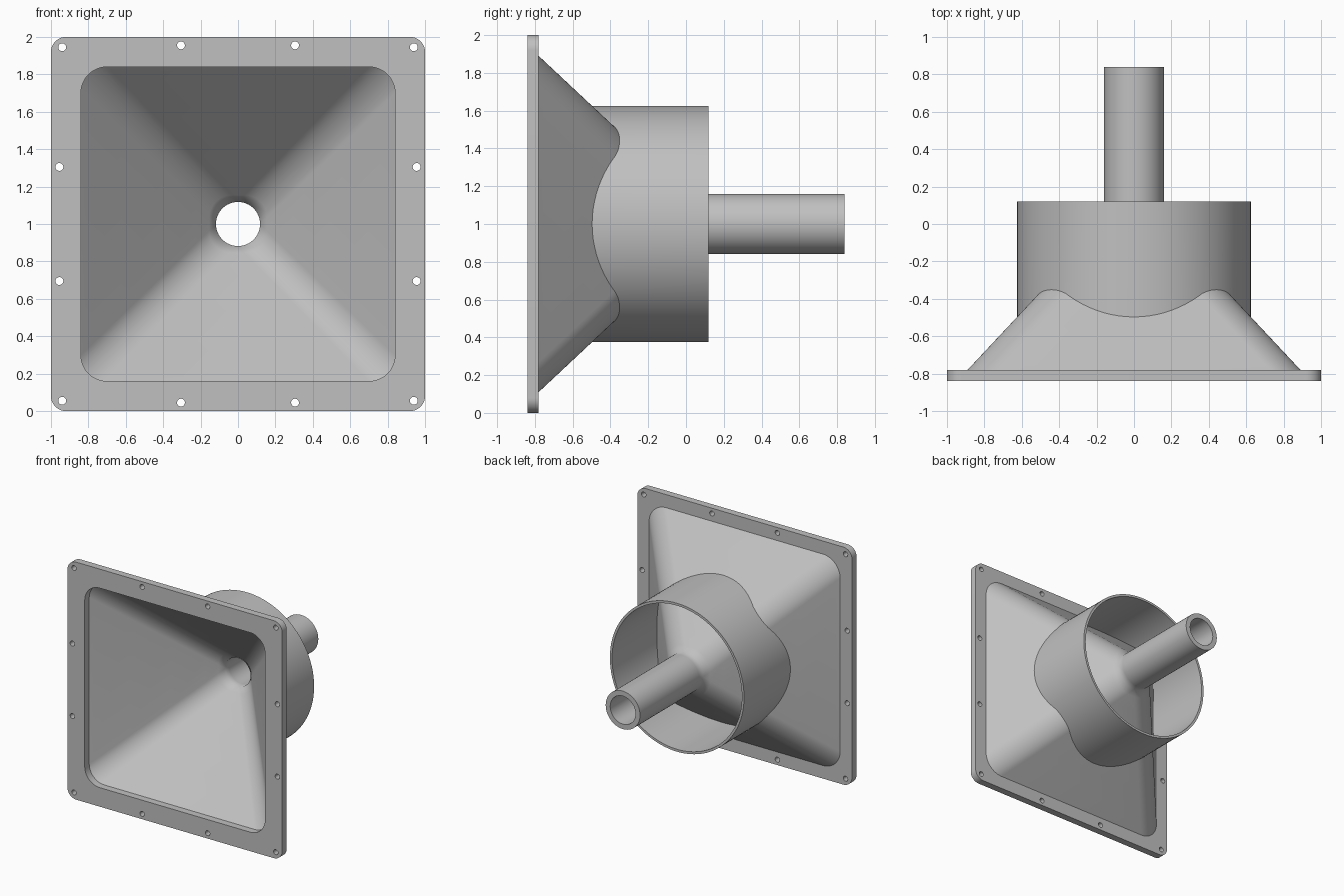
import bpy, bmesh
from math import sin, cos, pi, radians, hypot

cube = bpy.data.objects.get("Cube")
if cube:
    bpy.data.objects.remove(cube, do_unlink=True)

grey = bpy.data.materials.new("plain grey")
grey.use_nodes = True
colour = (0.53, 0.53, 0.53, 1)
grey.diffuse_color = colour
grey.node_tree.nodes["Principled BSDF"].inputs["Base Color"].default_value = colour

CENTRE = 1.0                  # height of the horn axis
FRONT, BACK = -0.84, -0.78    # flange faces
END = 0.84                    # end of the throat tube
OUT, TUBE_OUT = 0.89, 0.16    # outer mouth half width, tube radius
IN, TUBE_IN = 0.84, 0.118     # inner mouth half width, bore radius
SLOPE = (OUT - TUBE_OUT) / -BACK


def rounded_square(half, radius, steps=12):
    """Outline points; equal half and radius give a circle."""
    pts = []
    for q in range(4):
        sx, sz = ((1, 1), (-1, 1), (-1, -1), (1, -1))[q]
        for i in range(steps + 1):
            a = (q + i / steps) * pi / 2
            pts.append((sx * (half - radius) + radius * cos(a),
                        sz * (half - radius) + radius * sin(a)))
    return pts


def circle(x, z, radius, steps=24):
    return [(x + radius * cos(2 * pi * i / steps),
             z + radius * sin(2 * pi * i / steps)) for i in range(steps)]


def finish(obj, angle):
    obj.data.materials.clear()
    obj.data.materials.append(grey)
    bpy.ops.object.select_all(action='DESELECT')
    obj.select_set(True)
    bpy.context.view_layer.objects.active = obj
    bpy.ops.object.shade_smooth_by_angle(angle=radians(angle))


def loft(name, rings, angle, closed=False):
    """Skin a list of rings of (x, y, z) points about the horn axis."""
    bm = bmesh.new()
    loops = [[bm.verts.new((x, y, z + CENTRE)) for x, y, z in r] for r in rings]
    pairs = list(zip(loops, loops[1:]))
    if closed:
        pairs.append((loops[-1], loops[0]))
    for a, b in pairs:
        n = len(a)
        for i in range(n):
            j = (i + 1) % n
            bm.faces.new((a[i], b[i], b[j], a[j]))
    bmesh.ops.remove_doubles(bm, verts=bm.verts, dist=1e-5)
    bmesh.ops.recalc_face_normals(bm, faces=bm.faces)
    mesh = bpy.data.meshes.new(name)
    bm.to_mesh(mesh)
    bm.free()
    obj = bpy.data.objects.new(name, mesh)
    bpy.context.collection.objects.link(obj)
    finish(obj, angle)


# Flange plate with mouth opening and twelve screw holes
outlines = [rounded_square(1.0, 0.08), rounded_square(IN, 0.14)]
for s in (-1, 1):
    for t in (-1, 1):
        for x, z in ((0.94, 0.945), (0.305, 0.955), (0.955, 0.305)):
            outlines.append(circle(s * x, t * z, 0.021))
curve = bpy.data.curves.new("mounting_flange", 'CURVE')
curve.dimensions = '2D'
curve.fill_mode = 'BOTH'
curve.extrude = (BACK - FRONT) / 2
for pts in outlines:
    spline = curve.splines.new('POLY')
    spline.points.add(len(pts) - 1)
    for p, (x, z) in zip(spline.points, pts):
        p.co = (x, z, 0, 1)
    spline.use_cyclic_u = True
flange = bpy.data.objects.new("mounting_flange", curve)
flange.location = (0, (FRONT + BACK) / 2, CENTRE)
flange.rotation_euler = (pi / 2, 0, 0)
bpy.context.collection.objects.link(flange)
bpy.ops.object.select_all(action='DESELECT')
flange.select_set(True)
bpy.context.view_layer.objects.active = flange
bpy.ops.object.convert(target='MESH')
finish(bpy.context.view_layer.objects.active, 35)


# Horn: square mouth tapering into the round throat tube, inside and out
def horn_side(mouth, mouth_radius, bore):
    rings = []
    for t in (0, 0.03, 0.3, 0.6, 0.85, 0.95, 1):
        half = mouth + (bore - mouth) * t
        radius = mouth_radius + (bore - mouth_radius) * t
        rings.append([(x, BACK * (1 - t), z) for x, z in rounded_square(half, radius)])
    for y in (0.05, END):
        rings.append([(x, y, z) for x, z in rounded_square(bore, bore)])
    return rings


loft("horn_and_throat",
     horn_side(OUT, 0.16, TUBE_OUT) + horn_side(IN, 0.14, TUBE_IN)[::-1], 60)


# Round shroud, its front edge trimmed to the horn's outer wall
def trim_y(x, z):
    lo, hi = 0.2, 0.9
    for _ in range(30):
        half = (lo + hi) / 2
        dx = max(abs(x) - half + TUBE_OUT, 0)
        dz = max(abs(z) - half + TUBE_OUT, 0)
        if hypot(dx, dz) > TUBE_OUT:
            lo = half
        else:
            hi = half
    return BACK + (OUT - hi) / SLOPE - 0.025


outer = circle(0, 0, 0.625, 96)
inner = circle(0, 0, 0.605, 96)
loft("rear_shroud", [
    [(x, trim_y(x, z), z) for x, z in outer],
    [(x, 0.12, z) for x, z in outer],
    [(x, 0.12, z) for x, z in inner],
    [(x, trim_y(x, z), z) for x, z in inner]], 40, closed=True)
